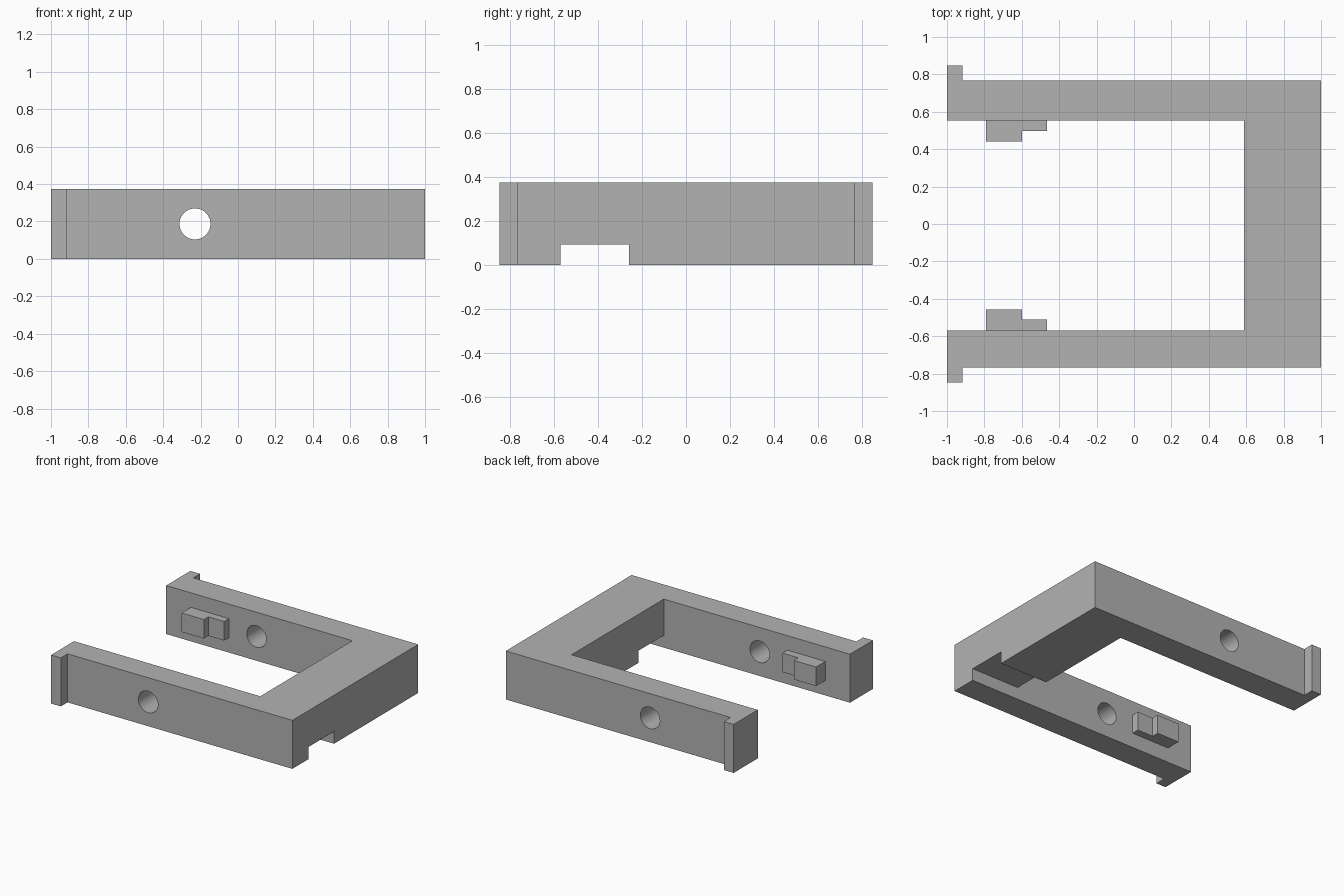
import bpy
import bmesh
from math import radians

cube = bpy.data.objects.get("Cube")
if cube:
    bpy.data.objects.remove(cube, do_unlink=True)

HEIGHT = 0.374
INNER_X = 0.588          # inner face of the crossbar
INNER_FRONT = -0.569     # inner faces of the two arms
INNER_BACK = 0.554
OUTER = 0.766
LIP = 0.848
LIP_X = -0.917

grey = bpy.data.materials.new("plain grey")
grey.use_nodes = True
colour = (0.45, 0.45, 0.45, 1)
grey.diffuse_color = colour
grey.node_tree.nodes["Principled BSDF"].inputs["Base Color"].default_value = colour


def extrude_outline(name, outline, z0, z1):
    """Prism made by raising a flat outline from z0 to z1."""
    bm = bmesh.new()
    face = bm.faces.new([bm.verts.new((x, y, z0)) for x, y in outline])
    raised = bmesh.ops.extrude_face_region(bm, geom=[face])["geom"]
    verts = [v for v in raised if isinstance(v, bmesh.types.BMVert)]
    bmesh.ops.translate(bm, verts=verts, vec=(0, 0, z1 - z0))
    bmesh.ops.recalc_face_normals(bm, faces=bm.faces)
    mesh = bpy.data.meshes.new(name)
    bm.to_mesh(mesh)
    bm.free()
    mesh.materials.append(grey)
    obj = bpy.data.objects.new(name, mesh)
    bpy.context.collection.objects.link(obj)
    return obj


def cut(target, cutter):
    """Subtract the cutter from the target and discard it."""
    mod = target.modifiers.new("cut", 'BOOLEAN')
    mod.operation = 'DIFFERENCE'
    mod.solver = 'EXACT'
    mod.object = cutter
    cutter.hide_render = True
    bpy.ops.object.select_all(action='DESELECT')
    bpy.context.view_layer.objects.active = target
    target.select_set(True)
    bpy.ops.object.modifier_apply(modifier=mod.name)
    bpy.data.objects.remove(cutter, do_unlink=True)


# U-shaped frame with outward lips at the arm ends
frame = extrude_outline("u_frame", [
    (-1, -LIP), (LIP_X, -LIP), (LIP_X, -OUTER), (1, -OUTER),
    (1, OUTER), (LIP_X, OUTER), (LIP_X, LIP), (-1, LIP),
    (-1, INNER_BACK), (INNER_X, INNER_BACK),
    (INNER_X, INNER_FRONT), (-1, INNER_FRONT)], 0, HEIGHT)

# Round hole through both arms
bpy.ops.mesh.primitive_cylinder_add(
    vertices=48, radius=0.083, depth=3,
    location=(-0.23, 0, HEIGHT / 2), rotation=(radians(90), 0, 0))
hole = bpy.context.object
hole.name = "hole_cutter"
hole.data.materials.append(grey)
cut(frame, hole)

# Channel under the crossbar, beside the front arm
channel = extrude_outline("channel_cutter", [
    (0.4, INNER_FRONT), (1.2, INNER_FRONT), (1.2, -0.259), (0.4, -0.259)],
    -0.1, 0.094)
cut(frame, channel)
bpy.ops.object.shade_smooth_by_angle(angle=radians(30))

# Stepped pegs on the inner faces of the arms
for name, wall, inward in (("front_peg", INNER_FRONT, 1),
                           ("back_peg", INNER_BACK, -1)):
    steps = [(-0.79, 0), (-0.79, 0.113), (-0.60, 0.113),
             (-0.60, 0.058), (-0.465, 0.058), (-0.465, 0)]
    extrude_outline(name, [(x, wall + inward * d) for x, d in steps],
                    0.115, 0.262)
